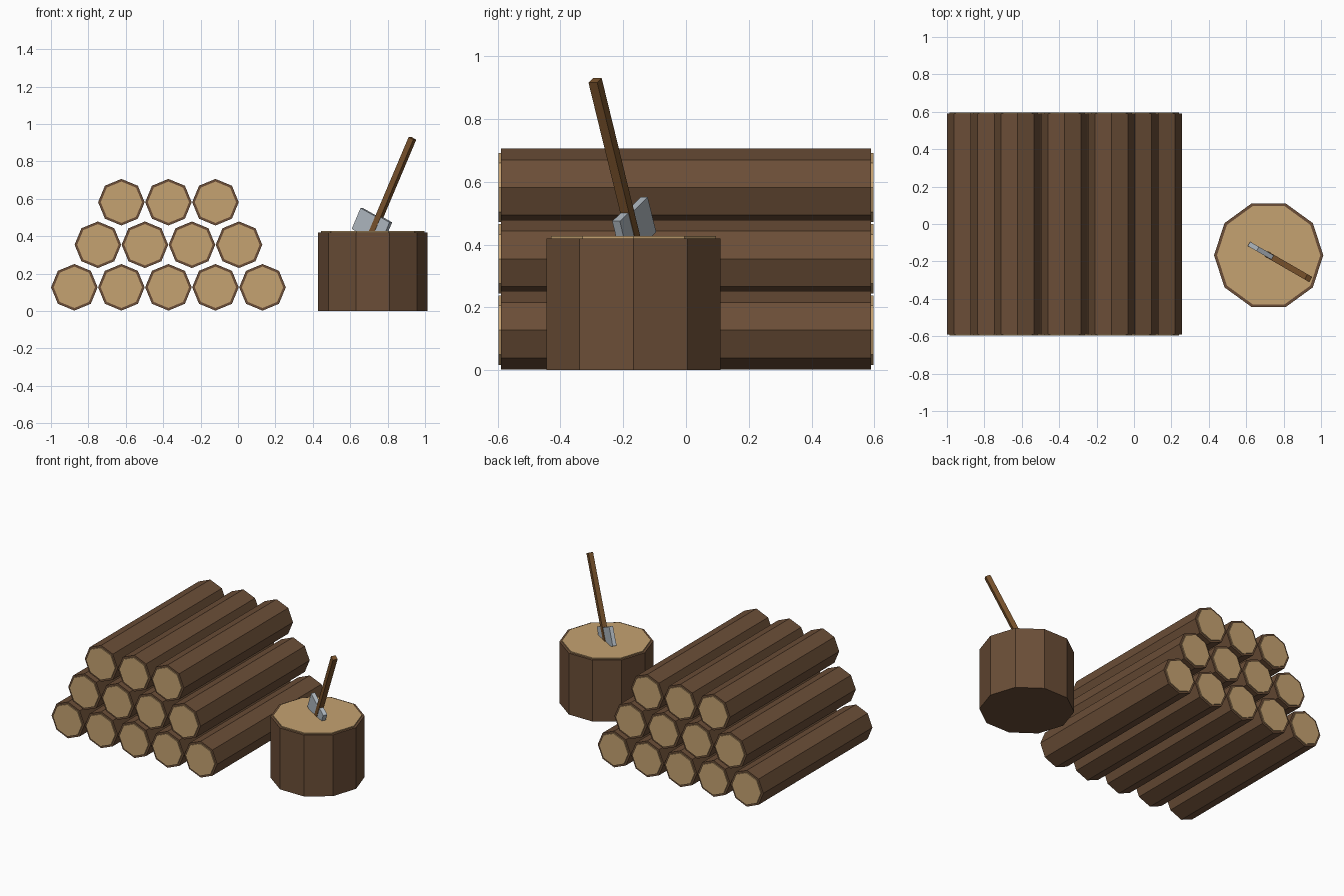
import bpy, bmesh
from math import pi, radians
from mathutils import Matrix

cube = bpy.data.objects.get("Cube")
if cube:
    bpy.data.objects.remove(cube)


def material(name, rgb):
    mat = bpy.data.materials.new(name)
    mat.use_nodes = True
    mat.diffuse_color = (*rgb, 1)
    mat.node_tree.nodes["Principled BSDF"].inputs["Base Color"].default_value = (*rgb, 1)
    return mat


bark = material("bark brown", (0.147, 0.076, 0.038))
cut_wood = material("cut wood tan", (0.56, 0.36, 0.165))
handle_wood = material("handle brown", (0.19, 0.085, 0.025))
steel = material("steel grey", (0.44, 0.49, 0.54))


def finish(name, bm, mats, matrix):
    bmesh.ops.recalc_face_normals(bm, faces=bm.faces)
    mesh = bpy.data.meshes.new(name)
    bm.to_mesh(mesh)
    bm.free()
    for mat in mats:
        mesh.materials.append(mat)
    obj = bpy.data.objects.new(name, mesh)
    obj.matrix_world = matrix
    bpy.context.collection.objects.link(obj)
    return obj


def trunk(name, sides, radius, length, rim, cut_ends, matrix):
    """Bark prism along z, with raised cut-wood faces on the given ends."""
    bm = bmesh.new()
    bmesh.ops.create_cone(bm, cap_ends=True, segments=sides, radius1=radius,
                          radius2=radius, depth=length,
                          matrix=Matrix.Rotation(pi / 2, 4, "Z"))
    bm.normal_update()
    for face in [f for f in bm.faces if any(f.normal.z * e > 0.9 for e in cut_ends)]:
        end = round(face.normal.z)
        bmesh.ops.inset_individual(bm, faces=[face], thickness=rim)
        raised = bmesh.ops.extrude_face_region(bm, geom=[face])["geom"]
        for vert in [g for g in raised if isinstance(g, bmesh.types.BMVert)]:
            vert.co.z += end * 0.007
        top = [g for g in raised if isinstance(g, bmesh.types.BMFace)]
        for f in top:
            f.material_index = 1
            for edge in f.edges:
                for side in edge.link_faces:
                    side.material_index = 1
        if face.is_valid:
            bm.faces.remove(face)
    return finish(name, bm, [bark, cut_wood], matrix)


def box(name, lo, hi, mat, matrix):
    bm = bmesh.new()
    bmesh.ops.create_cube(bm, size=1)
    for v in bm.verts:
        v.co = [a if c < 0 else b for a, b, c in zip(lo, hi, v.co)]
    return finish(name, bm, [mat], matrix)


# Stacked log pile
spacing, radius = 0.2515, 0.1245
for row, count in enumerate((5, 4, 3)):
    for i in range(count):
        place = Matrix.Translation((-0.875 + spacing * (i + row / 2), 0,
                                    0.127 + 0.2275 * row))
        trunk(f"log_{row + 1}_{i + 1}", 8, radius, 1.18, 0.014, (1, -1),
              place @ Matrix.Rotation(pi / 2, 4, "X"))

# Chopping stump
trunk("chopping_stump", 10, 0.292, 0.42, 0.016, (1,),
      Matrix.Translation((0.72, -0.167, 0.21)))

# Axe leaning in the stump
lean = (Matrix.Translation((0.72, -0.167, 0.42))
        @ Matrix.Rotation(radians(-30), 4, "Z")
        @ Matrix.Rotation(radians(26), 4, "Y"))
box("axe_handle", (-0.016, -0.016, -0.03), (0.016, 0.016, 0.56), handle_wood, lean)
box("axe_blade", (-0.118, -0.013, -0.036), (0.0, 0.013, 0.088), steel, lean)
box("axe_poll", (0.0, -0.014, 0.0), (0.077, 0.014, 0.098), steel, lean)
